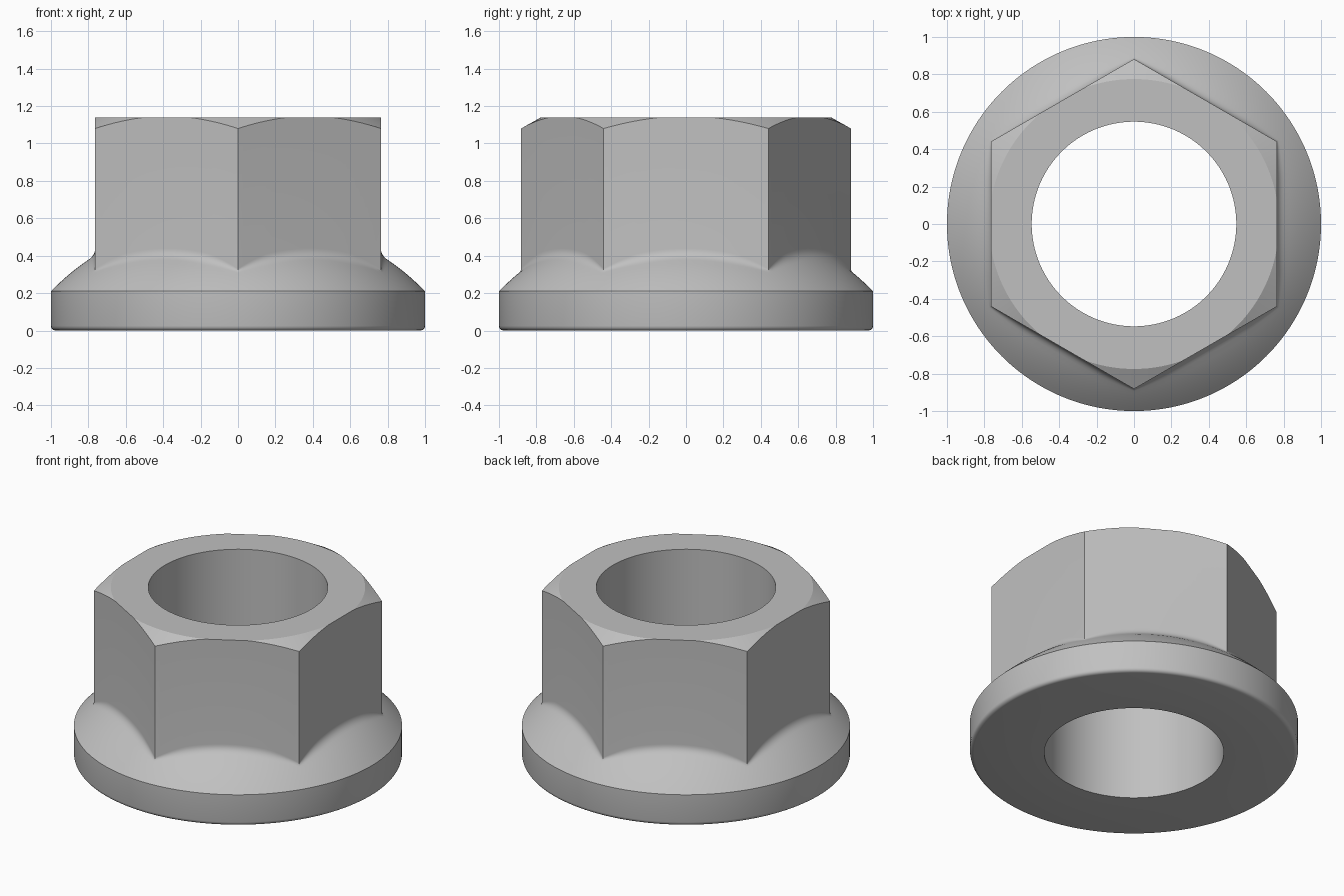
import bpy, bmesh, math

if "Cube" in bpy.data.objects:
    bpy.data.objects.remove(bpy.data.objects["Cube"])

COLS = 192           # columns round the nut, multiple of 12 so hex corners are exact
HEX_R = 0.882        # hex corner radius
BORE = 0.547
HEIGHT = 1.14
CHAMFER_R = 0.775    # where the top chamfer cone starts


def hex_radius(a):
    """Radius of the hexagon at angle a, corners on the y axis."""
    off = (a % (math.pi / 3)) - math.pi / 3 if (a % (math.pi / 3)) > math.pi / 6 else a % (math.pi / 3)
    return HEX_R * math.cos(math.pi / 6) / math.cos(off)


def dome(r):
    """Height of the flange's sloping top."""
    d = 1 - r
    return 0.21 + 1.02 * d - 0.9 * d * d


def section(a):
    """Closed (r, z) section of the nut at angle a."""
    R = hex_radius(a)
    flat = HEX_R * math.cos(math.pi / 6)
    k = 1 - (R - flat) / (HEX_R - flat)         # 1 mid-flat, 0 at corner
    f = 0.012 + 0.026 * min(1, k * 1.5)         # fillet size
    pts = [(BORE, 0), (0.975, 0)]
    # rounded bottom rim
    for i in range(1, 5):
        t = i / 4 * math.pi / 2
        pts.append((0.975 + 0.025 * math.sin(t), 0.025 - 0.025 * math.cos(t)))
    # sloping flange top
    r0 = R + f
    for i in range(8):
        r = 1 + (r0 - 1) * i / 7
        pts.append((r, dome(r)))
    # fillet into the hex wall
    p0, p1, p2 = (r0, dome(r0)), (R, dome(R)), (R, dome(R) + f)
    for i in range(1, 7):
        t = i / 6
        pts.append(tuple((1 - t) ** 2 * p0[j] + 2 * t * (1 - t) * p1[j] + t * t * p2[j] for j in (0, 1)))
    # hex wall, conical chamfer and top face
    pts.append((R, HEIGHT - max(0, R - CHAMFER_R) * 0.56))
    pts.append((min(R, CHAMFER_R), HEIGHT))
    pts.append((BORE, HEIGHT))
    return pts


# flanged nut: sections swept round the axis
bm = bmesh.new()
rings = []
for c in range(COLS):
    a = 2 * math.pi * c / COLS
    # phase: hex corners fall at 90 degrees
    rings.append([bm.verts.new((r * math.cos(a), r * math.sin(a), z))
                  for r, z in section(a - math.pi / 6 + math.pi / 6 - math.pi / 2 + math.pi / 6)])
n = len(rings[0])
for c in range(COLS):
    p, q = rings[c], rings[(c + 1) % COLS]
    for i in range(n):
        j = (i + 1) % n
        bm.faces.new((p[i], q[i], q[j], p[j]))
bmesh.ops.remove_doubles(bm, verts=bm.verts, dist=0.00005)
bmesh.ops.recalc_face_normals(bm, faces=bm.faces)
mesh = bpy.data.meshes.new("flange_nut")
bm.to_mesh(mesh)
bm.free()

nut = bpy.data.objects.new("flange_nut", mesh)
bpy.context.collection.objects.link(nut)
steel = bpy.data.materials.new("grey steel")
steel.diffuse_color = (0.53, 0.53, 0.53, 1)
steel.use_nodes = True
steel.node_tree.nodes["Principled BSDF"].inputs["Base Color"].default_value = steel.diffuse_color
mesh.materials.append(steel)

bpy.context.view_layer.objects.active = nut
nut.select_set(True)
bpy.ops.object.shade_smooth_by_angle(angle=math.radians(25))
